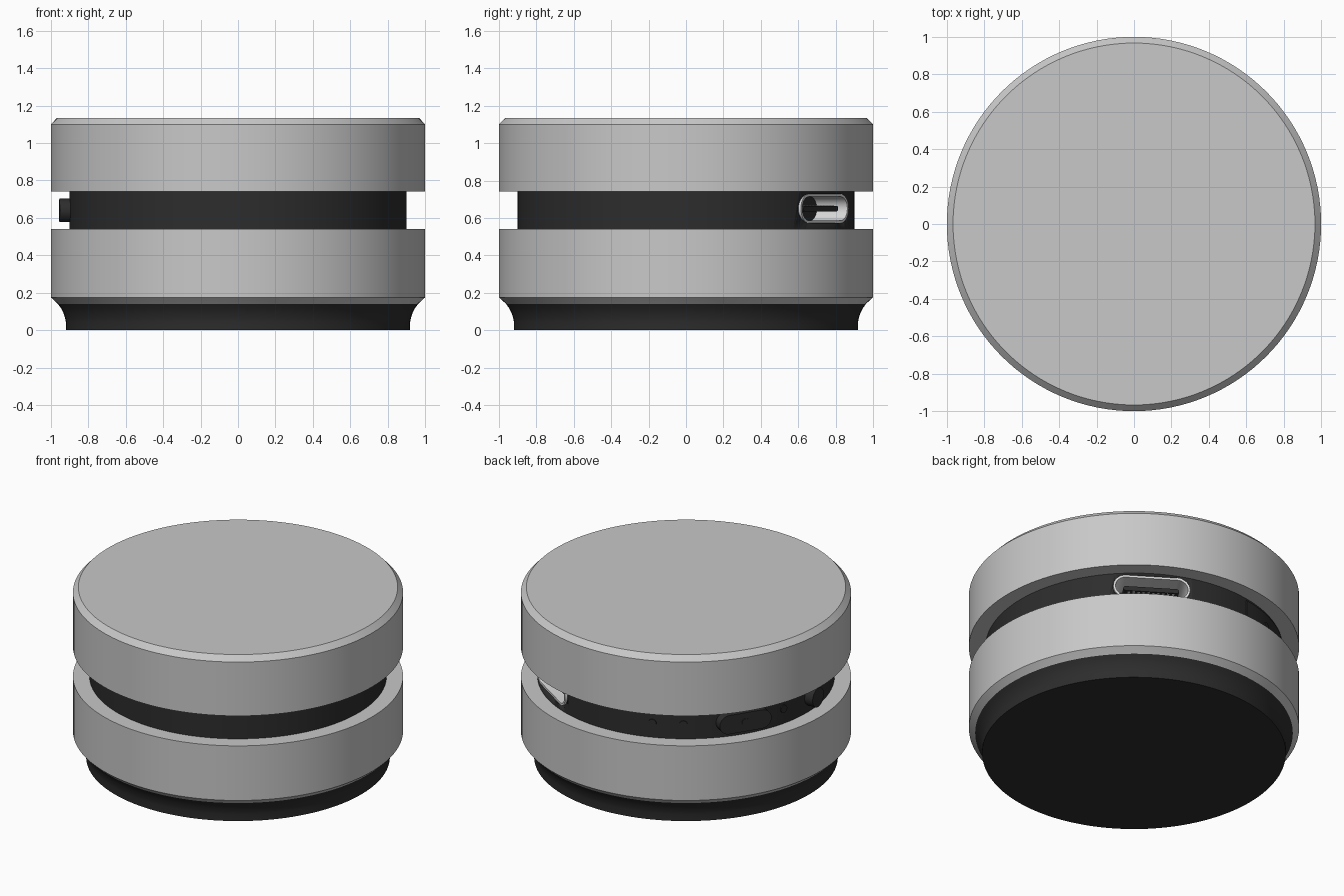
import bpy, bmesh, math
from mathutils import Matrix, Vector

if "Cube" in bpy.data.objects:
    bpy.data.objects.remove(bpy.data.objects["Cube"])


def material(name, rgb):
    m = bpy.data.materials.new(name)
    m.diffuse_color = (*rgb, 1)
    m.use_nodes = True
    m.node_tree.nodes["Principled BSDF"].inputs["Base Color"].default_value = m.diffuse_color
    return m


SILVER = material("silver grey", (0.58, 0.58, 0.58))
BLACK = material("soft black", (0.026, 0.026, 0.026))
METAL = material("bright metal", (0.72, 0.72, 0.72))


def finish(name, bm, mat):
    bmesh.ops.recalc_face_normals(bm, faces=bm.faces)
    me = bpy.data.meshes.new(name)
    bm.to_mesh(me)
    bm.free()
    ob = bpy.data.objects.new(name, me)
    bpy.context.collection.objects.link(ob)
    me.materials.append(mat)
    bpy.ops.object.select_all(action='DESELECT')
    ob.select_set(True)
    bpy.context.view_layer.objects.active = ob
    bpy.ops.object.shade_smooth_by_angle(angle=math.radians(28))
    return ob


def lathe(name, profile, mat, n=128):
    """Closed solid of revolution from (radius, z) points, bottom to top."""
    bm = bmesh.new()
    rings = [[bm.verts.new((r * math.cos(2 * math.pi * i / n),
                            r * math.sin(2 * math.pi * i / n), z))
              for i in range(n)] for r, z in profile]
    for a, b in zip(rings, rings[1:]):
        for i in range(n):
            j = (i + 1) % n
            bm.faces.new((a[i], a[j], b[j], b[i]))
    bm.faces.new(rings[0])
    bm.faces.new(rings[-1])
    return finish(name, bm, mat)


def pill_outline(w, h, n=16):
    r, s = h / 2, (w - h) / 2
    pts = []
    for side in (1, -1):
        for i in range(n + 1):
            t = -math.pi / 2 + math.pi * i / n
            if s < 1e-6 and i == n:
                continue
            pts.append((side * (s + r * math.cos(t)), side * r * math.sin(t)))
    return pts


def radial_frame(angle, z):
    """x = around the body, y = up, z = outwards."""
    a = math.radians(angle)
    c, s = math.cos(a), math.sin(a)
    return Matrix(((-s, 0, c, 0), (c, 0, s, 0), (0, 1, 0, z), (0, 0, 0, 1)))


def pill(name, w, h, r0, r1, angle, z, mat, wall=0):
    """Pill-shaped plug facing outwards; with wall > 0 it is an open sleeve."""
    bm = bmesh.new()
    M = radial_frame(angle, z)

    def loop(ww, hh, r):
        return [bm.verts.new(M @ Vector((x, y, r))) for x, y in pill_outline(ww, hh)]

    def bridge(a, b):
        for i in range(len(a)):
            j = (i + 1) % len(a)
            bm.faces.new((a[i], a[j], b[j], b[i]))

    lo, hi = loop(w, h, r0), loop(w, h, r1)
    bridge(lo, hi)
    if wall:
        ilo = loop(w - 2 * wall, h - 2 * wall, r0)
        ihi = loop(w - 2 * wall, h - 2 * wall, r1)
        bridge(hi, ihi)
        bridge(ihi, ilo)
        bridge(ilo, lo)
    else:
        bm.faces.new(lo)
        bm.faces.new(hi)
    return finish(name, bm, mat)


# main stacked discs
lathe("foot", [(0.92, 0), (0.92, 0.045), (0.924, 0.065), (0.932, 0.09),
               (0.944, 0.115), (0.962, 0.14)], BLACK)
lathe("lower_disc", [(0.962, 0.14), (0.98, 0.157), (1, 0.175), (1, 0.54)], SILVER)
core = lathe("core", [(0.9, 0.53), (0.9, 0.75)], BLACK)
lathe("upper_disc", [(1, 0.74), (1, 1.1), (0.967, 1.135)], SILVER)

# socket pocket cut into the core
PORT, PZ = 57, 0.65
cutter = pill("socket_cutter", 0.47, 0.155, 0.69, 1.0, PORT, PZ, BLACK)
cutter.hide_render = True
mod = core.modifiers.new("socket", 'BOOLEAN')
mod.operation, mod.solver, mod.object = 'DIFFERENCE', 'EXACT', cutter
bpy.context.view_layer.objects.active = core
bpy.ops.object.modifier_apply(modifier=mod.name)
bpy.data.objects.remove(cutter)

# socket sleeve, tongue and contacts
pill("socket_sleeve", 0.47, 0.155, 0.69, 0.885, PORT, PZ, METAL, wall=0.014)
pill("socket_tongue", 0.34, 0.03, 0.685, 0.86, PORT, PZ, BLACK)
bm = bmesh.new()
for i in range(10):
    x = -0.135 + 0.03 * i
    bmesh.ops.create_cube(bm, size=1, matrix=radial_frame(PORT, PZ)
                          @ Matrix.Translation((x, 0, 0.80))
                          @ Matrix.Diagonal((0.014, 0.034, 0.1, 1)))
finish("socket_contacts", bm, METAL)

# thin curved panel on the back
bm = bmesh.new()
steps = 16
grid = []
for i in range(steps + 1):
    a = math.radians(99 + 29 * i / steps)
    grid.append([bm.verts.new((r * math.cos(a), r * math.sin(a), z))
                 for r, z in ((0.89, 0.555), (0.906, 0.555), (0.906, 0.725), (0.89, 0.725))])
for a, b in zip(grid, grid[1:]):
    for k in range(4):
        bm.faces.new((a[k], a[(k + 1) % 4], b[(k + 1) % 4], b[k]))
bm.faces.new(grid[0])
bm.faces.new(grid[-1])
finish("back_panel", bm, BLACK)

# buttons and indicator dots
pill("wide_button", 0.34, 0.125, 0.85, 0.945, 147.5, 0.64, BLACK)
pill("round_button", 0.125, 0.125, 0.85, 0.955, 182, 0.64, BLACK)
for k, (angle, r) in enumerate(((112, 0.912), (124, 0.912), (147.5, 0.95), (166, 0.907))):
    pill(f"indicator_dot_{k + 1}", 0.05, 0.05, 0.88, r, angle, 0.64, BLACK)
